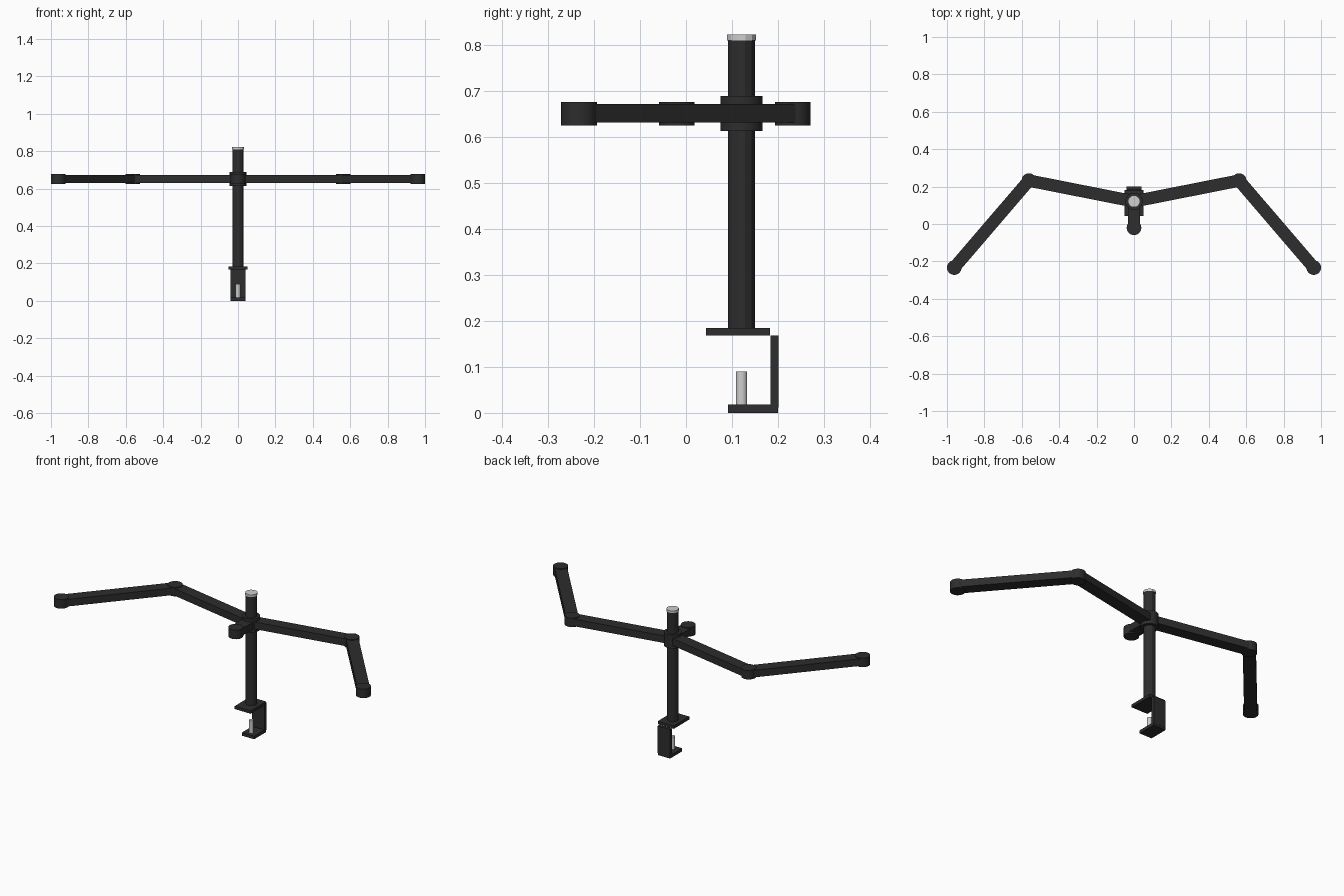
import bpy
import math
from mathutils import Vector

cube = bpy.data.objects.get("Cube")
if cube:
    bpy.data.objects.remove(cube, do_unlink=True)


def material(name, rgb):
    m = bpy.data.materials.new(name)
    m.use_nodes = True
    m.diffuse_color = (*rgb, 1)
    m.node_tree.nodes["Principled BSDF"].inputs["Base Color"].default_value = (*rgb, 1)
    return m


BLACK = material("black metal", (0.026, 0.026, 0.026))
SILVER = material("silver metal", (0.62, 0.62, 0.62))


def finish(name, mat):
    ob = bpy.context.object
    ob.name = ob.data.name = name
    ob.data.materials.append(mat)
    return ob


def cylinder(name, x, y, r, z0, z1, mat=BLACK, sides=32, smooth=True):
    bpy.ops.mesh.primitive_cylinder_add(vertices=sides, radius=r, depth=z1 - z0,
                                        location=(x, y, (z0 + z1) / 2),
                                        rotation=(0, 0, math.pi / sides))
    ob = finish(name, mat)
    if smooth:
        bpy.ops.object.shade_smooth_by_angle(angle=math.radians(25))
    return ob


def box(name, center, size, angle=0):
    bpy.ops.mesh.primitive_cube_add(size=1, location=center, rotation=(0, 0, angle))
    ob = finish(name, BLACK)
    ob.scale = size
    return ob


def bar(name, a, b):
    # Horizontal rectangular beam between two pivots
    a, b = Vector(a), Vector(b)
    d, mid = b - a, (a + b) / 2
    return box(name, (mid.x, mid.y, ARM_Z), (d.length, 0.066, 0.041),
               math.atan2(d.y, d.x))


POLE_Y = 0.121
ARM_Z = 0.652
JOINT = (0.039, 0.625, 0.677)

# Desk clamp
box("clamp_top_plate", (0, 0.113, 0.1765), (0.102, 0.14, 0.017))
box("clamp_back_plate", (0, 0.1925, 0.09), (0.078, 0.017, 0.156))
box("clamp_bottom_plate", (0, 0.1455, 0.01), (0.078, 0.109, 0.018)).location.z = 0.009
cylinder("clamp_screw", 0, POLE_Y, 0.0125, 0.018, 0.09, SILVER, 16)

# Pole, collar and cap
cylinder("pole", 0, POLE_Y, 0.0305, 0.185, 0.81, sides=12, smooth=False)
cylinder("pole_cap", 0, POLE_Y, 0.0325, 0.81, 0.823, SILVER, 12, False)
cylinder("collar", 0, POLE_Y, 0.046, 0.613, 0.69)

# Short centre arm
bar("center_arm", (0, POLE_Y), (0, -0.02))
cylinder("center_joint", 0, -0.02, *JOINT)

# Folding side arms
for side, s in (("left", 1), ("right", -1)):
    root, elbow, end = (0, POLE_Y), (s * 0.562, 0.232), (s * 0.961, -0.233)
    bar(side + "_inner_arm", root, elbow)
    bar(side + "_outer_arm", elbow, end)
    cylinder(side + "_elbow_joint", *elbow, *JOINT)
    cylinder(side + "_end_joint", *end, *JOINT)
